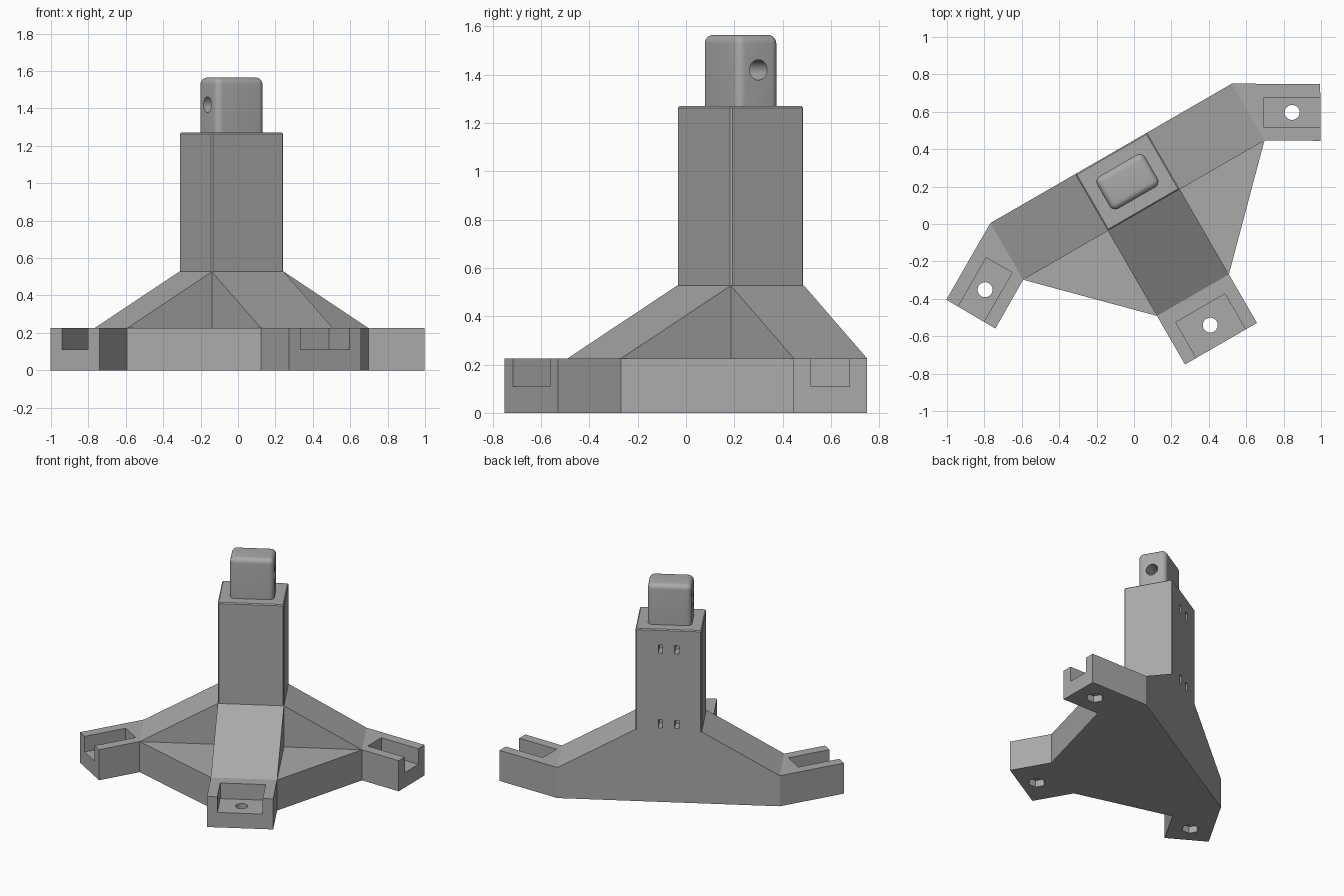
import bpy, bmesh, math
from math import cos, sin, radians
from mathutils import Matrix, Vector

cube = bpy.data.objects.get("Cube")
if cube:
    bpy.data.objects.remove(cube, do_unlink=True)

grey = bpy.data.materials.new("mid grey")
grey.use_nodes = True
GREY = (0.4, 0.4, 0.4, 1)
grey.diffuse_color = GREY
grey.node_tree.nodes["Principled BSDF"].inputs["Base Color"].default_value = GREY

# The stand is symmetric in its own frame, which is turned about z
PLACE = Matrix.Translation((-0.035, 0.226, 0)) @ Matrix.Rotation(radians(30), 4, 'Z')
HALF_W, HALF_D = 0.222, 0.175      # column half sizes
BASE_H, ARM_H, COL_H = 0.225, 0.527, 1.27
ARM_U, ARM_V = 0.745, 0.70         # where the arms run out


def prism(name, points, low, high, frame=Matrix(), bevel=0, segments=1):
    """Extrude a flat outline; bevel every edge except the bottom ones."""
    bm = bmesh.new()
    face = bm.faces.new([bm.verts.new((x, y, low)) for x, y in points])
    ext = bmesh.ops.extrude_face_region(bm, geom=[face])
    top = [v for v in ext["geom"] if isinstance(v, bmesh.types.BMVert)]
    bmesh.ops.translate(bm, verts=top, vec=(0, 0, high - low))
    if bevel:
        edges = [e for e in bm.edges if max(v.co.z for v in e.verts) > low + 0.001]
        bmesh.ops.bevel(bm, geom=edges, offset=bevel, segments=segments,
                        profile=0.5, affect='EDGES')
    bmesh.ops.recalc_face_normals(bm, faces=bm.faces)
    mesh = bpy.data.meshes.new(name)
    bm.to_mesh(mesh)
    bm.free()
    mesh.materials.append(grey)
    obj = bpy.data.objects.new(name, mesh)
    bpy.context.collection.objects.link(obj)
    obj.matrix_world = PLACE @ frame
    return obj


def rect(x0, x1, y0, y1):
    return [(x0, y0), (x1, y0), (x1, y1), (x0, y1)]


def ring(radius, sides):
    return [(radius * cos(2 * math.pi * i / sides), radius * sin(2 * math.pi * i / sides))
            for i in range(sides)]


def carve(obj, cutters):
    """Subtract the cutters, keep the result and drop the helpers."""
    bpy.context.view_layer.update()
    for cutter in cutters:
        cutter.hide_render = True
        mod = obj.modifiers.new("cut", 'BOOLEAN')
        mod.operation, mod.solver, mod.object = 'DIFFERENCE', 'EXACT', cutter
    dep = bpy.context.evaluated_depsgraph_get()
    mesh = bpy.data.meshes.new_from_object(obj.evaluated_get(dep))
    obj.modifiers.clear()
    obj.data = mesh
    for cutter in cutters:
        bpy.data.objects.remove(cutter, do_unlink=True)


# Base plate with three feet
half = [(ARM_U, HALF_D), (1.154, -0.062), (1.004, -0.327), (ARM_U, -HALF_D),
        (HALF_W, -ARM_V), (HALF_W, -1.0)]
base = prism("base_plate", half + [(-x, y) for x, y in reversed(half)], 0, BASE_H)

# Open pocket, bolt hole and hexagonal nut recess in each foot
cutters = []
for x, y, angle, length, width in [(1.079, -0.195, -30, 0.303, 0.16),
                                   (-1.079, -0.195, 210, 0.303, 0.16),
                                   (0, -1.0, -90, 0.22, 0.304)]:
    foot = Matrix.Translation((x, y, 0)) @ Matrix.Rotation(radians(angle), 4, 'Z')
    bolt = foot @ Matrix.Translation((-length / 2 if width < 0.2 else -0.115, 0, 0))
    cutters += [
        prism("pocket_cutter", rect(-length, 0.1, -width / 2, width / 2), 0.11, 0.4, foot),
        prism("bolt_cutter", ring(0.04, 32), -0.1, 0.3, bolt),
        prism("nut_cutter", ring(0.06, 6), -0.1, 0.05, bolt)]
carve(base, cutters)

# Sloping arms: side profiles extruded across
upright = Matrix.Rotation(radians(90), 4, 'X')
prism("side_arms", [(-ARM_U, BASE_H), (ARM_U, BASE_H), (HALF_W, ARM_H), (-HALF_W, ARM_H)],
      -HALF_D, HALF_D, upright)
turned = Matrix.Rotation(radians(-90), 4, 'Z') @ upright
prism("front_arm", [(HALF_D, BASE_H), (ARM_V, BASE_H), (HALF_D, ARM_H)],
      -HALF_W, HALF_W, turned)

# Column with four tie slots in the back
column = prism("column", rect(-HALF_W, HALF_W, -HALF_D, HALF_D), ARM_H, COL_H, bevel=0.007)
carve(column, [prism("slot_cutter", rect(x - 0.014, x + 0.014, HALF_D - 0.08, HALF_D + 0.1),
                     z - 0.03, z + 0.03)
               for x in (-0.055, 0.055) for z in (0.575, 1.125)])

# Rounded peg with a cross hole
peg = prism("peg", rect(-0.148, 0.148, -0.1, 0.1), COL_H - 0.002, 1.565,
            bevel=0.035, segments=6)
across = Matrix.Translation((0, 0, 1.42)) @ Matrix.Rotation(radians(90), 4, 'Y')
carve(peg, [prism("peg_hole_cutter", ring(0.042, 32), -0.3, 0.3, across)])

# Smooth the round surfaces, keep the edges sharp
for obj in (base, peg):
    bpy.ops.object.select_all(action='DESELECT')
    obj.select_set(True)
    bpy.context.view_layer.objects.active = obj
    bpy.ops.object.shade_smooth_by_angle(angle=radians(30))
